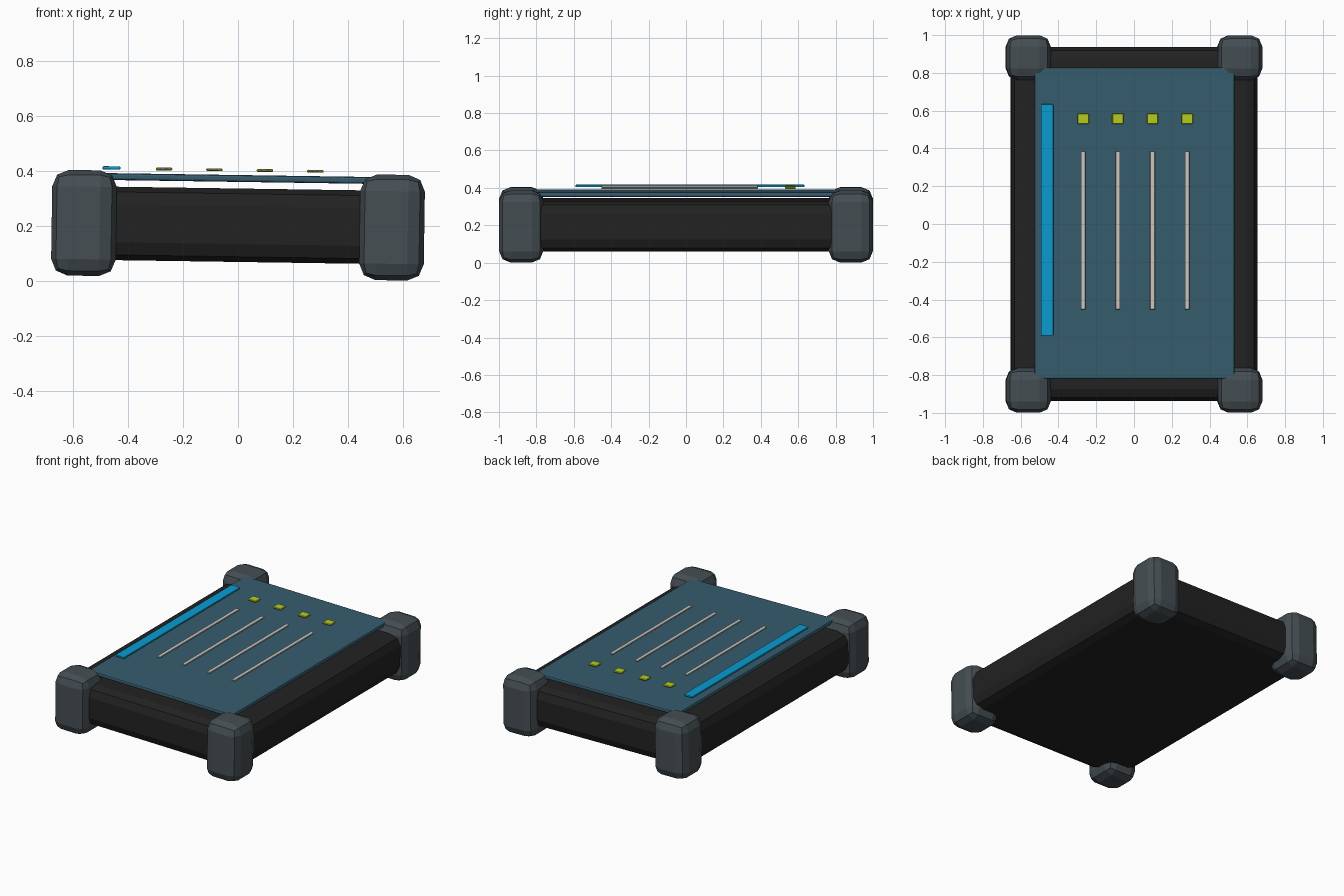
import bpy, bmesh
from mathutils import Matrix, Vector

if "Cube" in bpy.data.objects:
    bpy.data.objects.remove(bpy.data.objects["Cube"])

TILT = 0.0148            # whole unit leans slightly to the right
MID_Z = 0.2025
LEAN = (Matrix.Translation((0, 0, MID_Z)) @ Matrix.Rotation(TILT, 4, 'Y')
        @ Matrix.Translation((0, 0, -MID_Z)))


def material(name, rgb):
    m = bpy.data.materials.new(name)
    lin = [((c / 255 + 0.055) / 1.055) ** 2.4 for c in rgb]
    m.diffuse_color = (*lin, 1)
    m.use_nodes = True
    m.node_tree.nodes["Principled BSDF"].inputs["Base Color"].default_value = m.diffuse_color
    return m


black = material("black_case", (34, 34, 34))
slate = material("slate_rubber", (69, 78, 83))
teal = material("teal_panel", (54, 92, 110))
blue = material("bright_blue", (10, 155, 208))
lime = material("lime_button", (182, 204, 32))
grey = material("light_grey", (203, 199, 194))


def box(name, centre, size, bevel, segments, mat):
    """Flat-shaded box with rounded edges, leaned with the unit."""
    bm = bmesh.new()
    bmesh.ops.create_cube(bm, size=1)
    bmesh.ops.scale(bm, vec=Vector(size), verts=bm.verts)
    if bevel:
        bmesh.ops.bevel(bm, geom=bm.edges[:], offset=bevel, segments=segments,
                        profile=0.5, affect='EDGES', clamp_overlap=True)
    mesh = bpy.data.meshes.new(name)
    bm.to_mesh(mesh)
    bm.free()
    mesh.materials.append(mat)
    ob = bpy.data.objects.new(name, mesh)
    bpy.context.collection.objects.link(ob)
    ob.matrix_world = LEAN @ Matrix.Translation(centre)
    return ob


# main case
box("case_body", (0, 0, MID_Z), (1.306, 1.876, 0.267), 0.065, 2, black)

# corner bumpers
for sx, side in ((-1, "left"), (1, "right")):
    for sy, end in ((-1, "front"), (1, "back")):
        box(f"corner_bumper_{end}_{side}", (sx * 0.56, sy * 0.881, MID_Z),
            (0.235, 0.236, 0.384), 0.06, 2, slate)

# top panel
box("top_panel", (0, 0.004, 0.3725), (1.06, 1.648, 0.025), 0.008, 2, teal)

# light strip along the left of the panel
box("light_strip", (-0.463, 0.022, 0.404), (0.065, 1.225, 0.012), 0.004, 2, blue)

# four channels: button above a long slot
for i in range(4):
    x = -0.272 + i * 0.1835
    box(f"button_{i + 1}", (x, 0.558, 0.403), (0.06, 0.056, 0.01), 0.003, 1, lime)
    box(f"slot_{i + 1}", (x, -0.034, 0.4035), (0.025, 0.838, 0.008), 0.002, 1, grey)
